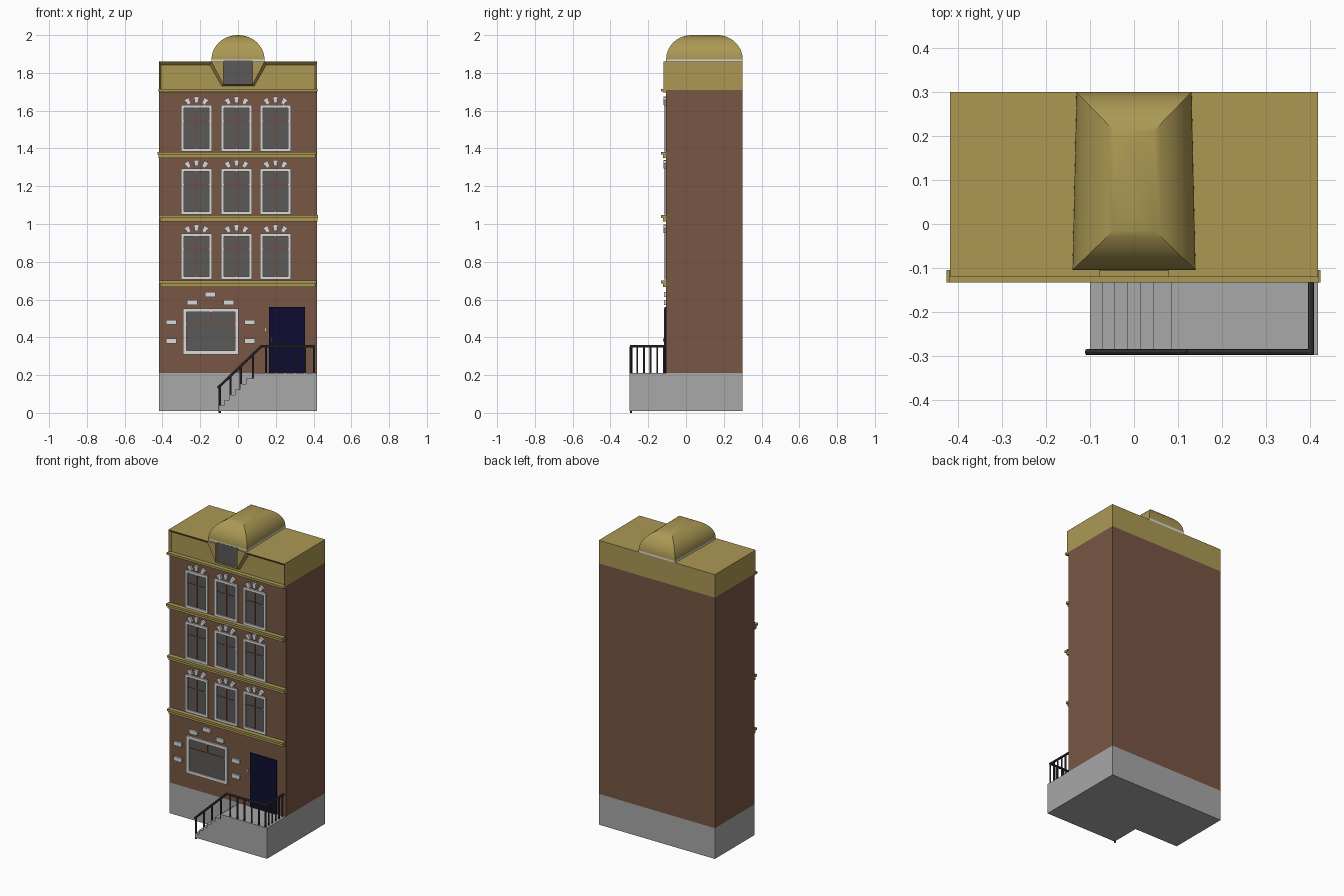
import bpy, bmesh, math
from mathutils import Vector, Matrix

if "Cube" in bpy.data.objects:
    bpy.data.objects.remove(bpy.data.objects["Cube"])

def material(name, r, g, b):
    lin = lambda c: ((c / 255 + 0.055) / 1.055) ** 2.4
    m = bpy.data.materials.new(name)
    m.diffuse_color = (lin(r), lin(g), lin(b), 1)
    m.use_nodes = True
    m.node_tree.nodes["Principled BSDF"].inputs["Base Color"].default_value = m.diffuse_color
    return m

BRICK = material("brown brick", 120, 86, 68)
GOLD = material("ochre trim", 172, 153, 84)
STONE = material("grey stone", 168, 168, 168)
WHITE = material("white paint", 218, 218, 218)
GLASS = material("dark glass", 92, 88, 88)
WOOD = material("red brown wood", 120, 74, 50)
NAVY = material("navy door", 13, 13, 50)
IRON = material("dark iron", 62, 60, 62)

def finish(name, bm, mat):
    bmesh.ops.recalc_face_normals(bm, faces=bm.faces)
    me = bpy.data.meshes.new(name)
    bm.to_mesh(me)
    bm.free()
    me.materials.append(mat)
    ob = bpy.data.objects.new(name, me)
    bpy.context.collection.objects.link(ob)
    return ob

def add_box(bm, x0, x1, y0, y1, z0, z1):
    mat = Matrix.Translation(((x0 + x1) / 2, (y0 + y1) / 2, (z0 + z1) / 2)) \
        @ Matrix.Diagonal((x1 - x0, y1 - y0, z1 - z0, 1))
    bmesh.ops.create_cube(bm, size=1, matrix=mat)

def boxes(name, mat, *dims):
    bm = bmesh.new()
    for d in dims:
        add_box(bm, *d)
    return finish(name, bm, mat)

def add_prism(bm, pts, y0, y1):
    """Extrude an xz outline from y0 to y1."""
    f = bm.faces.new([bm.verts.new((x, y0, z)) for x, z in pts])
    r = bmesh.ops.extrude_face_region(bm, geom=[f])
    bmesh.ops.translate(bm, vec=(0, y1 - y0, 0),
                        verts=[v for v in r["geom"] if isinstance(v, bmesh.types.BMVert)])

def add_bar(bm, a, b, r):
    """Eight-sided bar between two points."""
    a, b = Vector(a), Vector(b)
    rot = (b - a).to_track_quat('Z', 'Y').to_matrix().to_4x4()
    bmesh.ops.create_cone(bm, cap_ends=True, segments=8, radius1=r, radius2=r,
                          depth=(b - a).length, matrix=Matrix.Translation((a + b) / 2) @ rot)

W, FRONT, BACK = 0.418, -0.105, 0.30

# Main block and stone base
boxes("brick_body", BRICK, (-W, W, FRONT, BACK, 0.21, 1.71))
boxes("stone_base", STONE, (-W, W, FRONT, BACK, 0.01, 0.21))

# Porch with seven steps, one outline
edges = [-0.1, -0.072, -0.044, -0.015, 0.014, 0.043, 0.085]
outline = [(W, 0.01)]
outline += [(W, 0.21)]
for i in reversed(range(7)):
    h = 0.2 / 7
    outline += [(edges[i], 0.01 + h * (i + 1)), (edges[i], 0.01 + h * i)]
bm = bmesh.new()
add_prism(bm, outline, -0.298, FRONT)
finish("porch_and_steps", bm, STONE)

# Ledges between floors: wide upper and narrow lower moulding
for i, (z, x0, x1) in enumerate([(0.70, -0.418, 0.415), (1.047, -0.418, 0.424),
                                 (1.382, -0.426, 0.415), (1.716, -0.42, 0.42)]):
    low = 0.033 if i < 3 else 0.02
    boxes(f"ledge_{i + 1}", GOLD, (x0, x1, -0.133, FRONT, z - 0.014, z),
          (x0 + 0.004, x1 - 0.004, -0.121, FRONT, z - low, z - 0.014))

# Window: glass plate, white frame, wooden glazing bars
def window(name, x0, x1, z0, z1, t, bar_z, bar_low):
    xc = (x0 + x1) / 2
    boxes(name + "_glass", GLASS, (x0, x1, -0.108, FRONT, z0, z1))
    boxes(name + "_frame", WHITE,
          (x0, x0 + t, -0.116, FRONT, z0, z1), (x1 - t, x1, -0.116, FRONT, z0, z1),
          (x0 + t, x1 - t, -0.116, FRONT, z0, z0 + t), (x0 + t, x1 - t, -0.116, FRONT, z1 - t, z1))
    boxes(name + "_bars", WOOD,
          (x0 + t, x1 - t, -0.111, FRONT, bar_z - 0.003, bar_z + 0.003),
          (xc - 0.003, xc + 0.003, -0.111, FRONT, bar_low, z1 - t))

# Three stones fanned over a window
def keystones(name, xc, z):
    bm = bmesh.new()
    for s in (-1, 0, 1):
        c, n = math.cos(s * 0.55), math.sin(s * 0.55)
        pts = [(-0.009, -0.017), (0.009, -0.017), (0.014, 0.017), (-0.014, 0.017)]
        add_prism(bm, [(xc + s * 0.045 + x * c + y * n, z - abs(s) * 0.009 - x * n + y * c)
                       for x, y in pts], -0.119, FRONT)
    finish(name, bm, WHITE)

for r, z0 in enumerate((0.707, 1.05, 1.385)):
    for c, xc in enumerate((-0.22, -0.008, 0.198)):
        n = f"window_{r + 1}_{c + 1}"
        window(n, xc - 0.082, xc + 0.082, z0, z0 + 0.244, 0.016, z0 + 0.16, z0 + 0.016)
        keystones(n + "_keystones", xc, z0 + 0.273)

# Ground floor window with surrounding blocks
window("ground_window", -0.292, 0.003, 0.31, 0.553, 0.019, 0.474, 0.474)
boxes("ground_window_blocks", WHITE,
      *[(x - 0.028, x + 0.028, -0.117, FRONT, z - 0.013, z + 0.013) for x, z in
        [(-0.354, 0.48), (-0.354, 0.38), (-0.242, 0.585), (-0.147, 0.626),
         (-0.05, 0.585), (0.063, 0.48), (0.063, 0.38)]])

# Door, handle and bell
boxes("door", NAVY, (0.164, 0.355, -0.113, FRONT, 0.21, 0.56))
boxes("door_handle", IRON, (0.175, 0.205, -0.121, -0.117, 0.383, 0.389),
      (0.175, 0.181, -0.119, -0.112, 0.375, 0.397))
boxes("door_bell", WHITE, (0.143, 0.149, -0.11, FRONT, 0.433, 0.447))

# Railing: flat and sloping handrails with posts
bm = bmesh.new()
y, top, xr = -0.291, 0.352, 0.402
add_bar(bm, (-0.107, y, 0.132), (0.123, y, top), 0.007)
add_bar(bm, (0.12, y, top), (xr + 0.005, y, top), 0.007)
add_bar(bm, (xr, y - 0.005, top), (xr, FRONT, top), 0.007)
for x in (0.148, 0.2, 0.25, 0.303, 0.355, xr):
    add_bar(bm, (x, y, 0.21), (x, y, top), 0.005)
for x, z in ((-0.097, 0.0), (-0.04, 0.065), (0.015, 0.12), (0.08, 0.18)):
    add_bar(bm, (x, y, z), (x, y, 0.132 + (x + 0.107) * 0.957), 0.006)
for py in (-0.258, -0.222, -0.187, -0.152, -0.118):
    add_bar(bm, (xr, py, 0.21), (xr, py, top), 0.005)
finish("railing", bm, IRON)

# Roof block, with a bevelled lip around a sunken front panel
RF, RB = -0.12, -0.102
boxes("roof_block", GOLD, (-W, W, RB, BACK, 1.71, 1.86))
outer = [(-W, 1.71), (-W, 1.86), (-0.14, 1.86), (-0.078, 1.738)]
inner = [(-W + 0.01, 1.71), (-W + 0.01, 1.842), (-0.149, 1.842), (-0.086, 1.73)]
outer += [(-x, z) for x, z in reversed(outer)]
inner += [(-x, z) for x, z in reversed(inner)]
bm = bmesh.new()
rows = [[bm.verts.new((x, yy, z)) for x, z in p]
        for p, yy in ((outer, RB), (outer, RF), (inner, RB))]
for a, b in zip(rows, rows[1:]):
    for i in range(len(a) - 1):
        bm.faces.new((a[i], a[i + 1], b[i + 1], b[i]))
finish("roof_lip", bm, GOLD)

# Dormer cheeks and window
bm = bmesh.new()
for s in (-1, 1):
    add_prism(bm, [(s * 0.14, 1.86), (s * 0.078, 1.738), (s * 0.078, 1.86)], RF, RB)
finish("dormer_cheeks", bm, GOLD)
boxes("dormer_glass", GLASS, (-0.078, 0.078, -0.106, -0.1, 1.738, 1.865))

# Dormer strip and cloister vault, lofted from shrinking rectangles
def ring(bm, t, z):
    d, c = 0.135 * (1 - math.cos(t)), math.cos(t)
    y0, y1 = FRONT + d, BACK - d
    return [bm.verts.new(p) for p in ((-0.14 * c, y0, z), (0.14 * c, y0, z),
                                      (0.131 * c, y1, z), (-0.131 * c, y1, z))]

def loft(name, mat, steps):
    bm = bmesh.new()
    rings = [ring(bm, t, z) for t, z in steps]
    for a, b in zip(rings, rings[1:]):
        for i in range(4):
            bm.faces.new((a[i], a[(i + 1) % 4], b[(i + 1) % 4], b[i]))
    bm.faces.new(rings[0])
    bm.faces.new(rings[-1])
    return finish(name, bm, mat)

loft("dormer_strip", WHITE, [(0, 1.858), (0, 1.872)])
N = 14
vault = loft("dormer_vault", GOLD, [(t, 1.872 + 0.128 * math.sin(t)) for t in
                                    [i / N * math.radians(89) for i in range(N + 1)]])
bpy.context.view_layer.objects.active = vault
vault.select_set(True)
bpy.ops.object.shade_smooth_by_angle(angle=math.radians(30))
